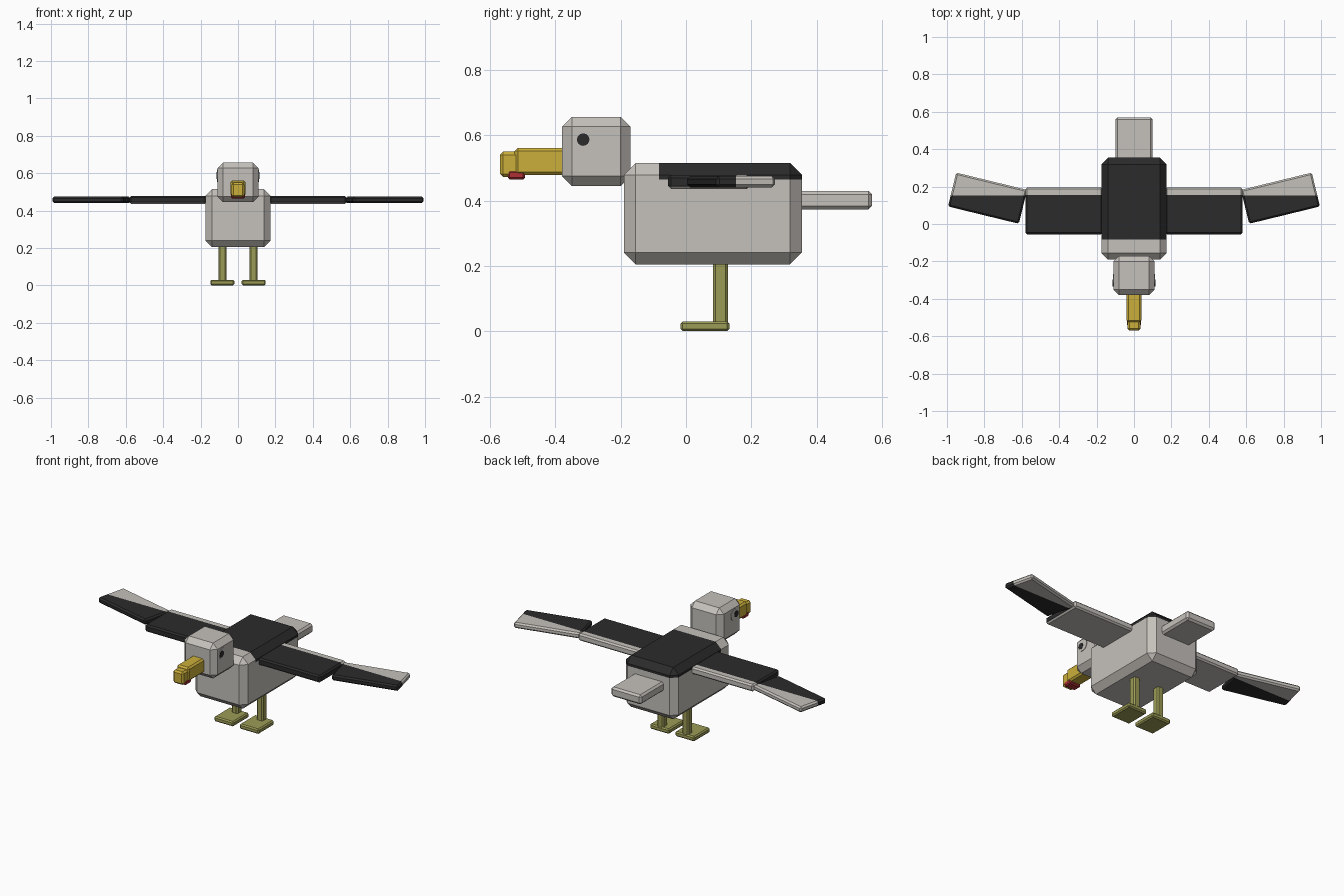
import bpy, bmesh, math
from mathutils import Matrix, Vector

if "Cube" in bpy.data.objects:
    bpy.data.objects.remove(bpy.data.objects["Cube"])


def material(name, rgb):
    m = bpy.data.materials.new(name)
    m.diffuse_color = (*rgb, 1)
    m.use_nodes = True
    m.node_tree.nodes["Principled BSDF"].inputs["Base Color"].default_value = m.diffuse_color
    return m


GREY = material("light_grey", (0.56, 0.535, 0.50))
BLACK = material("black", (0.024, 0.024, 0.024))
YELLOW = material("beak_yellow", (0.60, 0.43, 0.042))
OLIVE = material("olive", (0.33, 0.33, 0.095))
RED = material("red", (0.43, 0.03, 0.036))


def finish(name, bm, mats):
    me = bpy.data.meshes.new(name)
    bm.to_mesh(me)
    bm.free()
    for m in mats:
        me.materials.append(m)
    ob = bpy.data.objects.new(name, me)
    bpy.context.collection.objects.link(ob)
    return ob


def box(name, lo, hi, bevel, mats, cuts=(), rule=None, turn=0):
    """Chamfered box; cuts are (axis, value) planes, rule picks faces for the second colour."""
    lo, hi = Vector(lo), Vector(hi)
    bm = bmesh.new()
    bmesh.ops.create_cube(bm, size=1)
    bmesh.ops.scale(bm, vec=hi - lo, verts=bm.verts)
    bmesh.ops.bevel(bm, geom=bm.edges[:], offset=bevel, segments=1,
                    affect='EDGES', profile=0.5)
    bmesh.ops.transform(bm, verts=bm.verts, matrix=Matrix.Translation((lo + hi) / 2)
                        @ Matrix.Rotation(turn, 4, 'Z'))
    for axis, value in cuts:
        co, no = Vector(), Vector()
        co[axis], no[axis] = value, 1
        bmesh.ops.bisect_plane(bm, geom=bm.verts[:] + bm.edges[:] + bm.faces[:],
                               plane_co=co, plane_no=no)
    if rule:
        for f in bm.faces:
            f.material_index = int(rule(f.calc_center_median()))
    return finish(name, bm, mats)


def disc(name, x, y, z, radius, depth, mat):
    """Thin round plate facing sideways."""
    bm = bmesh.new()
    bmesh.ops.create_cone(bm, cap_ends=True, segments=24, radius1=radius,
                          radius2=radius, depth=depth)
    bmesh.ops.transform(bm, verts=bm.verts, matrix=Matrix.Translation((x, y, z))
                        @ Matrix.Rotation(math.pi / 2, 4, 'Y'))
    return finish(name, bm, [mat])


# Body with a black saddle over the back
box("body", (-0.175, -0.19, 0.205), (0.175, 0.355, 0.515), 0.036, [GREY, BLACK],
    [(1, -0.083), (2, 0.465)], lambda c: c.y > -0.083 and c.z > 0.465)
box("tail", (-0.1, 0.33, 0.373), (0.1, 0.57, 0.43), 0.011, [GREY])

# Head and beak
box("head", (-0.11, -0.38, 0.445), (0.11, -0.17, 0.657), 0.03, [GREY])
box("beak", (-0.04, -0.525, 0.478), (0.04, -0.37, 0.562), 0.01, [YELLOW])
box("beak_tip", (-0.034, -0.57, 0.472), (0.034, -0.51, 0.55), 0.01, [YELLOW])
box("beak_spot", (-0.037, -0.546, 0.465), (0.037, -0.493, 0.493), 0.006, [RED])

for s, side in ((-1, "left"), (1, "right")):
    def span(a, b):
        return min(s * a, s * b), max(s * a, s * b)

    # Eyes
    disc("eye_" + side, s * 0.111, -0.30, 0.587, 0.034, 0.004, GREY)
    disc("pupil_" + side, s * 0.1125, -0.315, 0.587, 0.019, 0.004, BLACK)

    # Wings: black leading part, grey trailing strip
    x0, x1 = span(0.168, 0.58)
    box("inner_wing_" + side, (x0, -0.055, 0.436), (x1, 0.195, 0.479), 0.009,
        [GREY, BLACK], [(1, 0.155), (2, 0.444)],
        lambda c: c.y < 0.155 and c.z > 0.444)
    x0, x1 = span(0.588, 0.978)
    box("outer_wing_" + side, (x0, 0.045, 0.441), (x1, 0.231, 0.475), 0.009,
        [GREY, BLACK], [(1, 0.153)], lambda c: c.y < 0.153,
        turn=s * math.radians(13.7))

    # Legs and feet
    x0, x1 = span(0.062, 0.104)
    box("leg_" + side, (x0, 0.083, 0.01), (x1, 0.129, 0.225), 0.008, [OLIVE])
    x0, x1 = span(0.02, 0.148)
    box("foot_" + side, (x0, -0.017, 0.0), (x1, 0.133, 0.03), 0.007, [OLIVE])
